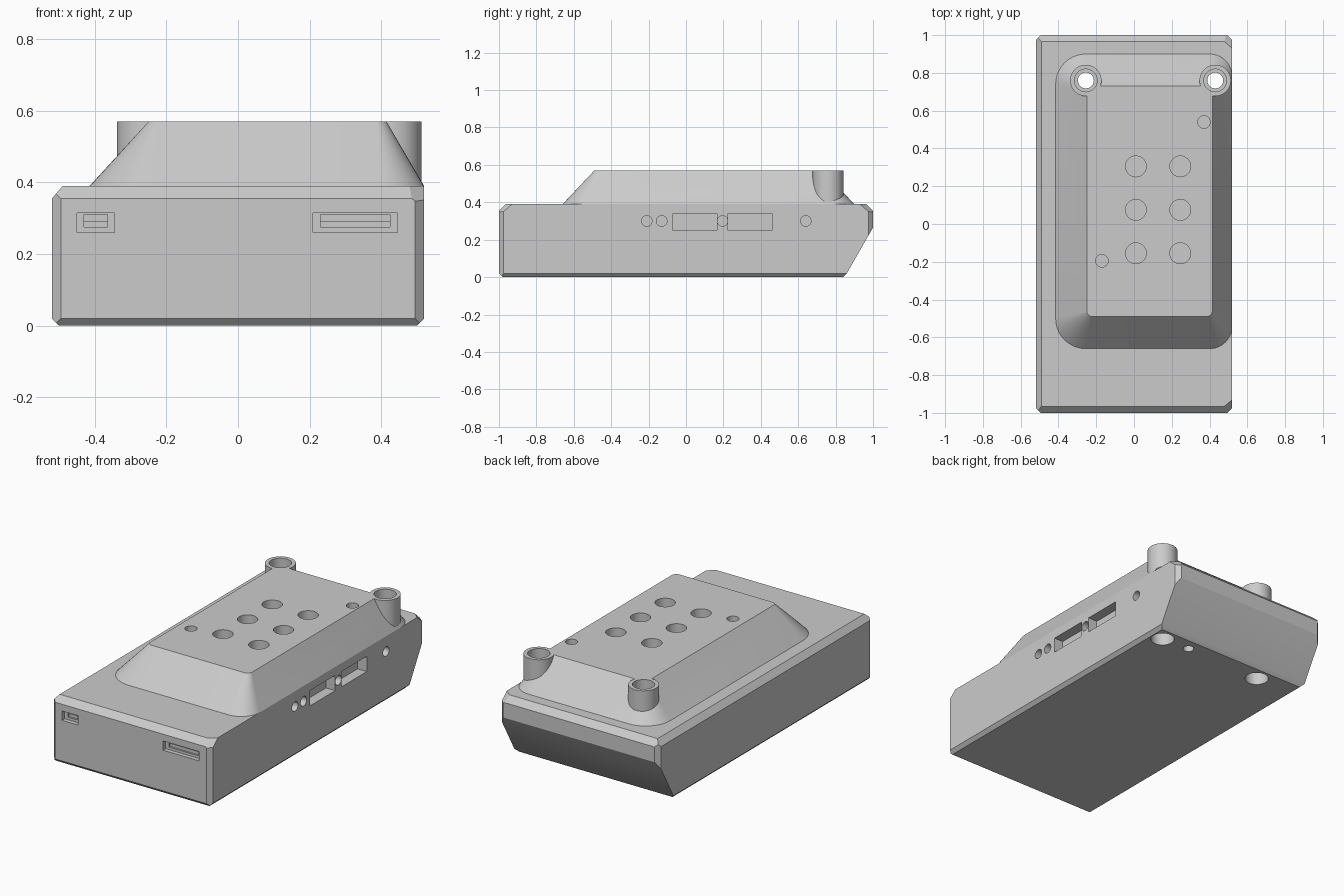
import bpy, bmesh, math
from mathutils import Vector, Matrix

cube = bpy.data.objects.get("Cube")
if cube:
    bpy.data.objects.remove(cube, do_unlink=True)

grey = bpy.data.materials.new("light grey plastic")
grey.use_nodes = True
grey.diffuse_color = (0.6, 0.6, 0.6, 1)
grey.node_tree.nodes["Principled BSDF"].inputs["Base Color"].default_value = (0.6, 0.6, 0.6, 1)


def finish(bm, name):
    bmesh.ops.recalc_face_normals(bm, faces=bm.faces)
    mesh = bpy.data.meshes.new(name)
    bm.to_mesh(mesh)
    bm.free()
    mesh.materials.append(grey)
    obj = bpy.data.objects.new(name, mesh)
    bpy.context.collection.objects.link(obj)
    return obj


def box(name, lo, hi):
    bm = bmesh.new()
    lo, hi = Vector(lo), Vector(hi)
    place = Matrix.Translation((lo + hi) / 2) @ Matrix.Diagonal(hi - lo).to_4x4()
    bmesh.ops.create_cube(bm, size=1, matrix=place)
    return finish(bm, name)


def turned(name, centre, profile, axis="Z", sides=48):
    """Closed solid turned from (radius, height) pairs around an axis."""
    bm = bmesh.new()
    rings = []
    for r, h in profile:
        ring = []
        for i in range(sides):
            a = math.tau * i / sides
            p = Vector((r * math.cos(a), r * math.sin(a), h))
            if axis == "X":
                p = Vector((p.z, p.x, p.y))
            ring.append(bm.verts.new(p + Vector(centre)))
        rings.append(ring)
    for a, b in zip(rings, rings[1:]):
        for i in range(sides):
            j = (i + 1) % sides
            bm.faces.new((a[i], a[j], b[j], b[i]))
    bm.faces.new(rings[0])
    bm.faces.new(rings[-1])
    return finish(bm, name)


def rounded_loop(bm, x0, x1, y0, y1, r_left, r_right, z, steps=10):
    corners = [(x1 - r_right, y1 - r_right, r_right, 0), (x0 + r_left, y1 - r_left, r_left, 1),
               (x0 + r_left, y0 + r_left, r_left, 2), (x1 - r_right, y0 + r_right, r_right, 3)]
    verts = []
    for cx, cy, r, quarter in corners:
        for i in range(steps + 1):
            a = (quarter + i / steps) * math.pi / 2
            verts.append(bm.verts.new((cx + r * math.cos(a), cy + r * math.sin(a), z)))
    return verts


def carve(obj, cutters):
    bpy.context.view_layer.objects.active = obj
    for c in cutters:
        mod = obj.modifiers.new("cut", "BOOLEAN")
        mod.operation = "DIFFERENCE"
        mod.solver = "EXACT"
        mod.object = c
        bpy.ops.object.modifier_apply(modifier=mod.name)


# Main case: a block trimmed by chamfer planes
W, L, H = 0.52, 1.0, 0.39
bm = bmesh.new()
bmesh.ops.create_cube(bm, size=1)
for v in bm.verts:
    v.co = Vector((v.co.x * 2 * W, v.co.y * 2 * L, (v.co.z + 0.5) * H))
planes = [((-W, 0, 0.355), (-0.035, 0, 0.03)),
          ((0, L, 0.265), (0, 0.245, -0.14)),
          ((0, 0.84, 0), (0, 1, -1)),
          ((0, -0.98, 0), (0, -1, -1))]
for s in (-1, 1):
    planes += [((0, s * L, 0.355), (0, s, 1)),
               ((s * 0.5, 0, 0), (s, 0, -1)),
               ((W, s * 0.93, H), (0.75, s * 0.87, 1))]
    planes += [((s * 0.495, t * L, 0), (s, t, 0)) for t in (-1, 1)]
for point, normal in planes:
    bmesh.ops.bisect_plane(bm, geom=bm.verts[:] + bm.edges[:] + bm.faces[:], dist=1e-5,
                           plane_co=point, plane_no=Vector(normal).normalized(), clear_outer=True)
    bmesh.ops.holes_fill(bm, edges=[e for e in bm.edges if e.is_boundary], sides=0)
case = finish(bm, "main_case")

# Raised lid with sloping sides
bm = bmesh.new()
low = rounded_loop(bm, -0.415, W, -0.66, 0.9, 0.16, 0.12, H)
high = rounded_loop(bm, -0.25, 0.415, -0.49, 0.73, 0.03, 0.03, 0.57)
for i in range(len(low)):
    j = (i + 1) % len(low)
    bm.faces.new((low[i], low[j], high[j], high[i]))
bm.faces.new(low)
bm.faces.new(high)
lid = finish(bm, "raised_lid")

# Screw posts and their stepped bores
posts, bores = [], []
for side, x in (("left", 0.43), ("right", -0.255)):
    posts.append(turned(side + "_screw_post", (x, 0.76, 0), [(0.083, 0.37), (0.083, 0.57)]))
    bores.append(turned("bore", (x, 0.76, 0), [(0.065, -0.05), (0.065, 0.15), (0.042, 0.15),
                                               (0.042, 0.47), (0.06, 0.47), (0.06, 0.62)]))

# Button and indicator holes in the lid
lid_holes = [turned("hole", (x, y, 0), [(0.055, 0.49), (0.055, 0.6)])
             for x in (0.01, 0.245) for y in (-0.155, 0.075, 0.305)]
lid_holes += [turned("hole", (x, y, 0), [(0.033, 0.49), (0.033, 0.6)])
              for x, y in ((0.37, 0.54), (-0.17, -0.195))]

# Side sockets, side slots, front ports and the small hole below
case_holes = [turned("socket", (0, y, 0.3), [(0.028, 0.46), (0.028, 0.55)], "X")
              for y in (-0.21, -0.13, 0.195, 0.64)]
case_holes += [box("slot", (0.46, y, 0.25), (0.55, y + 0.235, 0.34)) for y in (-0.07, 0.225)]
for x0, x1 in ((-0.45, -0.345), (0.21, 0.445)):
    case_holes.append(box("port_rim", (x0, -1.05, 0.26), (x1, -0.975, 0.315)))
    case_holes.append(box("port", (x0 + 0.02, -1.05, 0.275), (x1 - 0.02, -0.93, 0.31)))
case_holes.append(turned("reset", (0.25, 0.77, 0), [(0.03, -0.05), (0.03, 0.1)]))

carve(case, bores + case_holes)
carve(lid, bores + lid_holes)
for post in posts:
    carve(post, bores)
for c in bores + lid_holes + case_holes:
    bpy.data.objects.remove(c, do_unlink=True)

# Contact tongues inside the front ports
for side, x0, x1 in (("right", -0.43, -0.365), ("left", 0.23, 0.425)):
    box(side + "_port_tongue", (x0, -0.965, 0.275), (x1, -0.92, 0.293))

# Smooth the rounded faces, keep edges sharp
bpy.ops.object.select_all(action="DESELECT")
for obj in [case, lid] + posts:
    obj.select_set(True)
bpy.context.view_layer.objects.active = case
bpy.ops.object.shade_smooth_by_angle(angle=math.radians(25))
